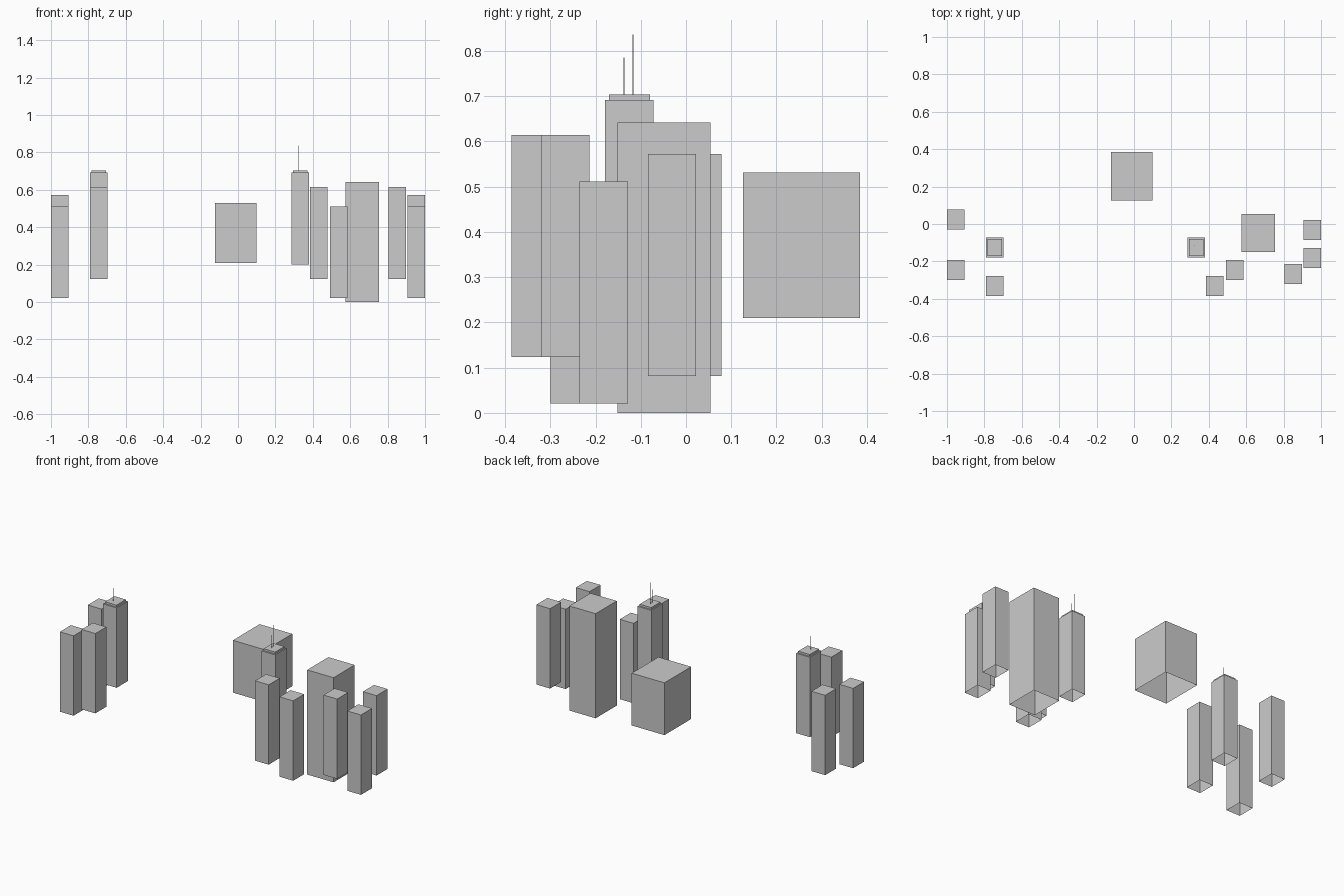
import bpy, bmesh
from mathutils import Matrix, Vector

if "Cube" in bpy.data.objects:
    bpy.data.objects.remove(bpy.data.objects["Cube"])


def box(name, cx, cy, z0, sx, sy, h):
    """Box standing at height z0 with an open underside."""
    bm = bmesh.new()
    bmesh.ops.create_cube(bm, size=1.0, matrix=Matrix.Translation((0, 0, h / 2))
                          @ Matrix.Diagonal(Vector((sx, sy, h, 1))))
    bm.normal_update()
    bmesh.ops.delete(bm, geom=[f for f in bm.faces if f.normal.z < -0.5],
                     context='FACES_ONLY')
    mesh = bpy.data.meshes.new(name)
    bm.to_mesh(mesh)
    bm.free()
    ob = bpy.data.objects.new(name, mesh)
    ob.location = (cx, cy, z0)
    bpy.context.collection.objects.link(ob)
    return ob


W, D, H = 0.093, 0.107, 0.49  # the repeated slim tower

# Slim towers: centre x, centre y, base height
for i, (x, y, z) in enumerate([
        (-0.9535, 0.025, 0.082), (-0.9535, -0.246, 0.021),
        (-0.745, -0.332, 0.124), (0.432, -0.332, 0.124),
        (0.538, -0.246, 0.021), (0.851, -0.267, 0.124),
        (0.9535, -0.031, 0.082), (0.9535, -0.182, 0.021)]):
    box(f"slim_tower_{i + 1}", x, y, z, W, D, H)

# Capped towers with rooftop antennas: (dx, dy, height)
short, tall = (-0.006, -0.012, 0.081), (-0.010, 0.008, 0.132)
for side, x, masts in (("left", -0.745, [short]), ("right", 0.332, [short, tall])):
    y, z = -0.125, 0.202
    box(f"{side}_capped_tower", x, y, z, W, D, H)
    box(f"{side}_roof_cap", x, y, z + H, 0.078, 0.09, 0.012)
    for i, (dx, dy, h) in enumerate(masts):
        box(f"{side}_antenna_{i + 1}", x + dx, y + dy, z + H + 0.012, 0.002, 0.002, h)

# Large blocks
box("wide_tower", 0.665, -0.0485, 0, 0.179, 0.205, 0.642)
box("low_block", -0.012, 0.2555, 0.21, 0.222, 0.259, 0.321)
